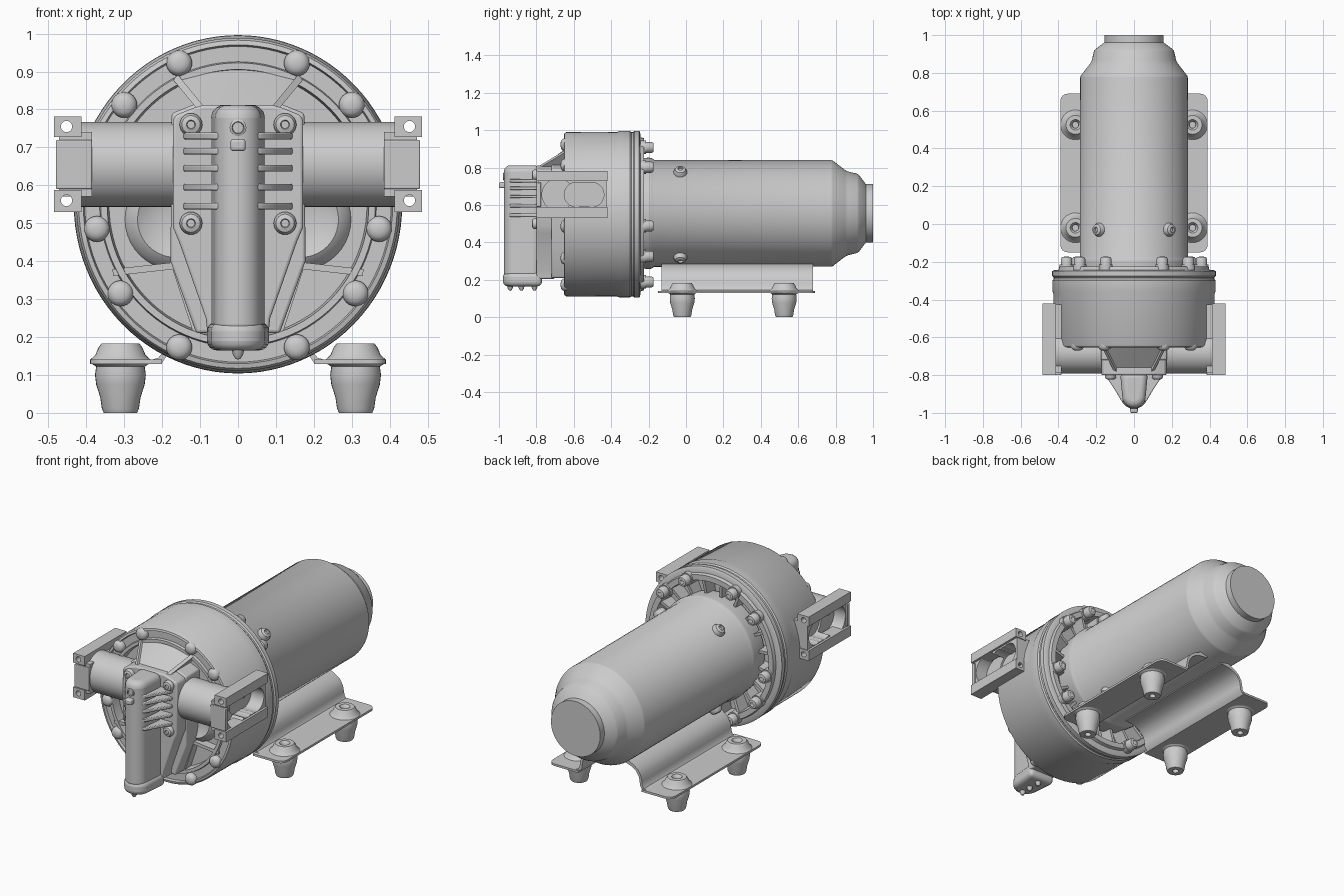
import bpy, bmesh
from math import sin, cos, pi, radians
from mathutils import Vector

if "Cube" in bpy.data.objects:
    bpy.data.objects.remove(bpy.data.objects["Cube"])

CZ = 0.55  # height of the pump axis


def finish(name, bm, bevel=0, seg=3):
    bmesh.ops.remove_doubles(bm, verts=bm.verts, dist=1e-5)
    bmesh.ops.recalc_face_normals(bm, faces=bm.faces)
    me = bpy.data.meshes.new(name)
    bm.to_mesh(me)
    bm.free()
    ob = bpy.data.objects.new(name, me)
    bpy.context.collection.objects.link(ob)
    if bevel:
        m = ob.modifiers.new("bevel", 'BEVEL')
        m.width, m.segments, m.limit_method, m.angle_limit = bevel, seg, 'ANGLE', radians(40)
    return ob


def lathe(name, prof, at, axis, n=24, zs=1.0):
    """Revolve (radius, distance) points round an axis through 'at'."""
    bm = bmesh.new()
    rot = Vector((0, 0, 1)).rotation_difference(Vector(axis)).to_matrix()
    rings = []
    for r, t in prof:
        ring = []
        for i in range(n):
            a = 2 * pi * i / n
            p = rot @ Vector((r * cos(a), r * sin(a), t))
            p.z *= zs
            ring.append(bm.verts.new(p + Vector(at)))
        rings.append(ring)
    for A, B in zip(rings, rings[1:]):
        for i in range(n):
            bm.faces.new((A[i], A[(i + 1) % n], B[(i + 1) % n], B[i]))
    return finish(name, bm)


def prism(name, pts, axis, a, b, bevel=0, seg=3):
    """Extrude a flat outline along x, y or z from a to b."""
    put = {'x': lambda u, v, t: (t, u, v), 'y': lambda u, v, t: (u, t, v),
           'z': lambda u, v, t: (u, v, t)}[axis]
    bm = bmesh.new()
    A = [bm.verts.new(put(u, v, a)) for u, v in pts]
    B = [bm.verts.new(put(u, v, b)) for u, v in pts]
    bm.faces.new(A)
    bm.faces.new(B[::-1])
    for i in range(len(A)):
        j = (i + 1) % len(A)
        bm.faces.new((A[i], A[j], B[j], B[i]))
    return finish(name, bm, bevel, seg)


def box(name, x, y, z, bevel=0):
    return prism(name, [(x[0], y[0]), (x[1], y[0]), (x[1], y[1]), (x[0], y[1])], 'z', *z, bevel=bevel)


def rib(name, p, q, w, back, yp, yq):
    """Wall from p to q in the xz plane, its front edge running from yp to yq."""
    P, Q = Vector(p), Vector(q)
    d = (Q - P).normalized() * w / 2
    n = Vector((-d.y, d.x))
    bm = bmesh.new()
    for v, y in ((P, yp), (Q, yq)):
        for s in (1, -1):
            for yy in (back, y):
                e = v + n * s
                bm.verts.new((e.x, yy, e.y))
    bmesh.ops.convex_hull(bm, input=bm.verts)
    return finish(name, bm)


def both(half):
    """Mirror a top-to-bottom half outline into a closed one."""
    return half + [(-u, v) for u, v in reversed(half)]


def cyl(name, r, at, axis, length, n=32):
    return lathe(name, [(0, 0), (r, 0), (r, length), (0, length)], at, axis, n)


def cut(ob, cutters):
    for c in cutters:
        m = ob.modifiers.new("cut", 'BOOLEAN')
        m.operation, m.solver, m.object = 'DIFFERENCE', 'EXACT', c
        bpy.context.view_layer.objects.active = ob
        bpy.ops.object.modifier_apply(modifier=m.name)


BOLT = [(0, 0), (.034, 0), (.034, .014), (.030, .024), (.022, .031), (.012, .034), (0, .035)]
SMALL = [(0, 0), (.03, 0), (.03, .012), (.024, .022), (.012, .026), (.010, .02), (0, .02)]

# Motor can with stepped tail
lathe("motor_body", [(0, -.30), (.288, -.30), (.298, -.20), (.296, -.185), (.286, -.17), (.285, .775),
                     (.282, .785), (.232, .85), (.224, .865), (.212, .915), (.205, .925), (.165, .955),
                     (.156, .962), (.156, 1.0), (0, 1.0)], (0, 0, .555), (0, 1, 0), 72)
for sx in (1, -1):
    for sz in (1, -1):
        d = Vector((.19 * sx, 0, (.225 if sz > 0 else -.27) )).normalized()
        lathe("motor_screw", [(0, 0), (.036, 0), (.036, .02), (.028, .036), (.014, .042), (.012, .03), (0, .03)],
              Vector((0, -.03, .555)) + d * .272, d)

# Pump drum with recessed front and back
drum = lathe("pump_drum", [(0, -.60), (.34, -.60), (.345, -.653), (.362, -.653), (.365, -.638), (.404, -.638),
                           (.408, -.653), (.42, -.65), (.426, -.64), (.427, -.37), (.432, -.355), (.432, -.30),
                           (.426, -.292), (.426, -.282), (.433, -.275), (.433, -.25), (.425, -.245),
                           (.40, -.243), (.395, -.225), (.365, -.225), (.36, -.32), (0, -.32)],
             (0, 0, CZ), (0, 1, 0), 96, 1.03)

# Clamp bolts on front and rear rings
for x, z in ((.155, .922), (.30, .812), (.372, .485), (.31, .315), (.155, .173)):
    for s in (1, -1):
        lathe("front_bolt", BOLT, (x * s, -.636, z), (0, -1, 0))
        xr, zr = x * .96 * s, CZ + (z - CZ) * .96
        cyl("rear_boss", .036, (xr, -.30, zr), (0, 1, 0), .085)
        lathe("rear_bolt", [(0, 0), (.03, 0), (.03, .045), (.024, .055), (.012, .057), (0, .05)],
              (xr, -.23, zr), (0, 1, 0))
for i in range(20):
    a = 2 * pi * (i + .5) / 20
    rib("rear_rib", (.27 * cos(a), CZ + .27 * sin(a)), (.375 * cos(a), CZ + .385 * sin(a)),
        .016, -.33, -.25, -.235)

# Front face ribs and chamber bulges
for s in (1, -1):
    for p, q, yp, yq in (((.15, .39), (.33, .37), -.65, -.65), ((.095, .80), (.165, .885), -.79, -.65),
                         ((.17, .40), (.105, .20), -.65, -.65)):
        rib("face_rib", (p[0] * s, p[1]), (q[0] * s, q[1]), .018, -.59, yp, yq)
    lathe("chamber_bulge", [(0, 0), (.135, 0), (.125, .025), (.10, .042), (.08, .03), (.04, .02), (0, .018)],
          (.165 * s, -.595, .51), (0, -1, 0), 40)

# Sloping panel between the upper spokes
bm = bmesh.new()
for v in ((.095, -.775, .80), (.16, -.64, .885), (.095, -.59, .80), (.16, -.59, .885)):
    for s in (1, -1):
        bm.verts.new((v[0] * s, v[1], v[2]))
for s in (1, -1):
    bm.verts.new((.08 * s, -.64, .905))
    bm.verts.new((.08 * s, -.59, .905))
bmesh.ops.convex_hull(bm, input=bm.verts)
finish("top_panel", bm)

# Central valve cover: base, plate and ridge
prism("cover_base", both([(.10, .82), (.175, .79), (.178, .40), (.11, .21)]), 'y', -.59, -.72, .008)
prism("cover_plate", both([(.09, .812), (.115, .805), (.165, .785), (.172, .77), (.172, .49), (.155, .45),
                           (.085, .25), (.08, .205)]), 'y', -.70, -.80, .008)


def ridge_outline(r, back, tip):
    arc = [(r * cos(a * pi / 16), tip + r - r * sin(a * pi / 16)) for a in range(17)]
    return [(r + .012, back)] + arc + [(-r - .012, back)]


prism("cover_ridge", ridge_outline(.062, -.78, -.974), 'z', .20, .812, .035, 5)
prism("ridge_foot", ridge_outline(.072, -.77, -.978), 'z', .165, .24, .025, 4)
box("ridge_nub", (-.02, .02), (-1.0, -.95), (.69, .722), .008)
lathe("ridge_eye", [(0, 0), (.022, 0), (.022, .014), (.016, .017), (.014, .01), (0, .01)],
      (0, -.962, .752), (0, -1, 0))
for y in (-.94, -.88, -.81):
    lathe("drip_nub", [(0, 0), (.018, 0), (.013, .02), (.006, .03), (0, .031)], (0, y, .172), (0, 0, -1), 16)

# Cooling fins and cover screws
for s in (1, -1):
    for z in (.73, .69, .645, .595, .545):
        prism("cooling_fin", [(.05 * s, -.79), (.145 * s, -.79), (.140 * s, -.82), (.10 * s, -.88),
                              (.068 * s, -.935), (.05 * s, -.945)], 'z', z - .009, z + .009, .004, 2)
    for z in (.76, .50):
        lathe("cover_screw", SMALL, (.124 * s, -.798, z), (0, -1, 0))

# Side ports with slotted quick-connect ends
for s in (1, -1):
    X = lambda a, b: tuple(sorted((a * s, b * s)))
    bore = [cyl("cut", .085, (.40 * s, -.685, .655), (s, 0, 0), .2, 40)]
    bore += [cyl("cut", r, (.39 * s, y, .655), (s, 0, 0), .2, 40)
             for r, y in ((.066, -.585), (.064, -.545), (.066, -.505))]
    tube = cyl("port_tube", .112, (.10 * s, -.68, .655), (s, 0, 0), .315, 48)
    body = box("port_body", X(.385, .472), (-.79, -.425), (.57, .74))
    for ob in (tube, body, drum):
        cut(ob, bore)
    holes = [cyl("cut", .015, (.452 * s, -.9, z), (0, 1, 0), .6, 20) for z in (.755, .56)]
    for z, h in (((.728, .782), holes[0]), ((.53, .588), holes[1])):
        cut(box("port_bar", X(.412, .485), (-.80, -.42), z), [h])
    for c in bore + holes:
        bpy.data.objects.remove(c)
    box("port_lip", X(.385, .48), (-.80, -.775), (.59, .72), .004)

# Mounting brackets: flat wings with curled risers cradling the motor
for s in (1, -1):
    corner = [(.35 + .04 * sin(a), .65 + .04 * cos(a)) for a in (i * pi / 12 for i in range(7))]
    pts = [(.20, .69)] + corner + [(u, .54 - v) for u, v in reversed(corner)] + [(.20, -.15)]
    prism("wing_plate", [(u * s, v) for u, v in pts], 'z', .129, .141)
    riser = [(.225, .141), (.21, .145), (.20, .158), (.196, .18), (.19, .212), (.17, .245), (.14, .266),
             (.10, .285), (.05, .285), (.05, .268), (.10, .262), (.135, .25), (.16, .232), (.177, .205),
             (.182, .18), (.185, .155), (.20, .133), (.225, .129)]
    prism("bracket_riser", [(u * s, v) for u, v in riser], 'y', -.13, .68)
    # Rubber feet with through hole
    for y in (-.02, .525):
        lathe("rubber_foot", [(.017, .01), (.017, 0), (.044, 0), (.049, .012), (.053, .04), (.064, .075),
                              (.067, .10), (.064, .122), (.078, .131), (.079, .141), (.066, .153), (.058, .172),
                              (.050, .183), (.028, .183), (.022, .175), (.017, .165), (.017, .01)],
              (.31 * s, y, 0), (0, 0, 1), 32)

# Smooth shading with crisp edges
for ob in bpy.data.objects:
    ob.select_set(True)
bpy.context.view_layer.objects.active = drum
bpy.ops.object.shade_smooth_by_angle(angle=radians(35))
